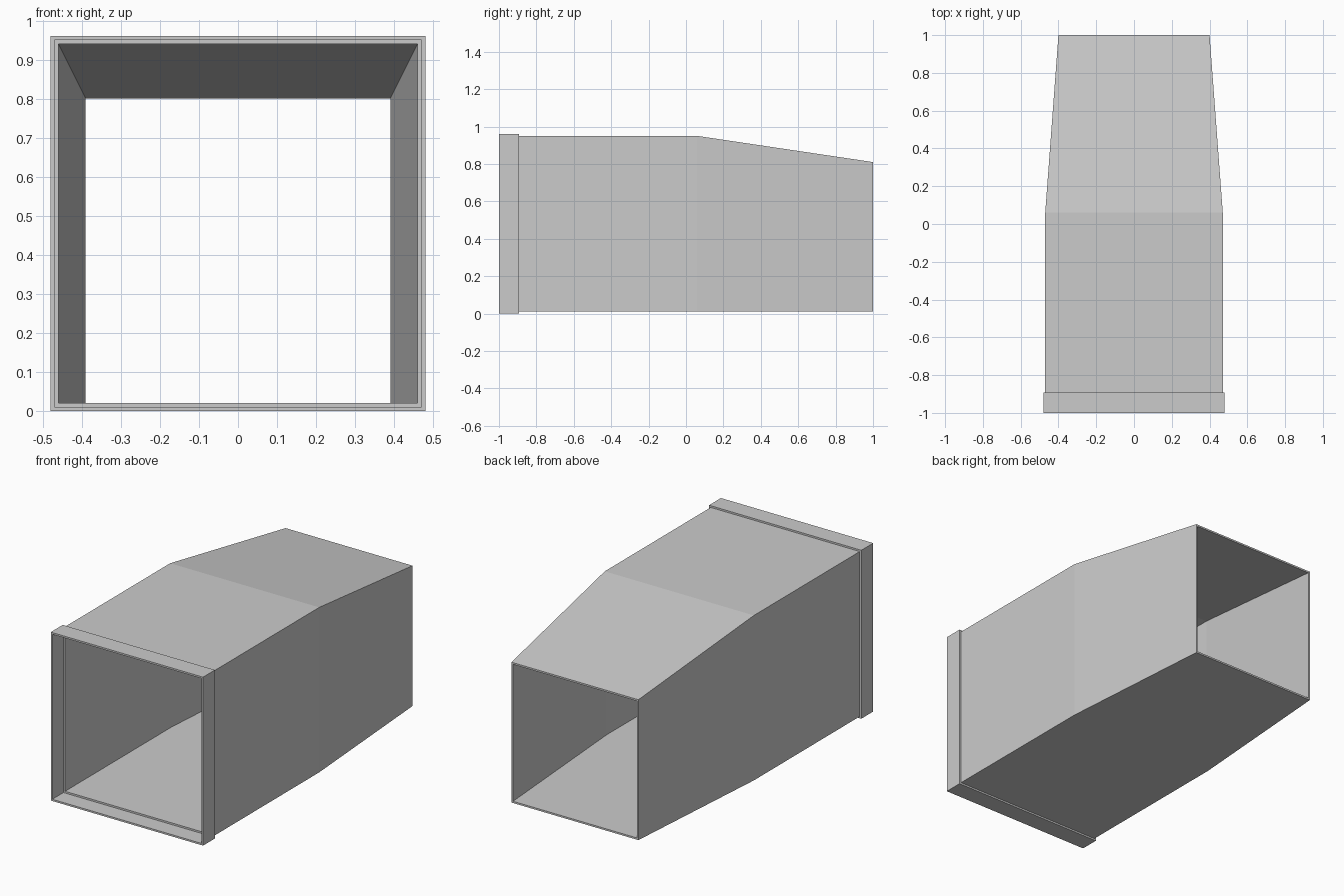
import bpy, bmesh

if "Cube" in bpy.data.objects:
    bpy.data.objects.remove(bpy.data.objects["Cube"])

def ring_tube(name, sections):
    """Loft rectangular rings (y, half width, bottom z, top z) into a closed hollow shell."""
    bm = bmesh.new()
    rings = []
    for y, w, z0, z1 in sections:
        rings.append([bm.verts.new(p) for p in
                      ((-w, y, z0), (w, y, z0), (w, y, z1), (-w, y, z1))])
    for i, a in enumerate(rings):
        b = rings[(i + 1) % len(rings)]
        for j in range(4):
            k = (j + 1) % 4
            bm.faces.new((a[j], a[k], b[k], b[j]))
    bmesh.ops.recalc_face_normals(bm, faces=bm.faces)
    mesh = bpy.data.meshes.new(name)
    bm.to_mesh(mesh)
    bm.free()
    obj = bpy.data.objects.new(name, mesh)
    bpy.context.collection.objects.link(obj)
    return obj

# Thin-walled duct: socket collar, straight run, tapered end, then back along the inside
ring_tube("tapered_duct", [
    (-1.00, 0.48, 0.00, 0.96),    # collar outer lip
    (-0.893, 0.48, 0.00, 0.96),   # collar back edge
    (-0.893, 0.47, 0.01, 0.95),   # body outer start
    (0.06, 0.47, 0.01, 0.95),     # taper start
    (1.00, 0.40, 0.01, 0.81),     # narrow outer end
    (1.00, 0.39, 0.02, 0.80),     # narrow inner end
    (0.06, 0.46, 0.02, 0.94),     # inner taper start
    (-0.90, 0.46, 0.02, 0.94),    # inner step
    (-0.90, 0.47, 0.01, 0.95),    # collar socket floor
    (-1.00, 0.47, 0.01, 0.95),    # collar inner lip
])
